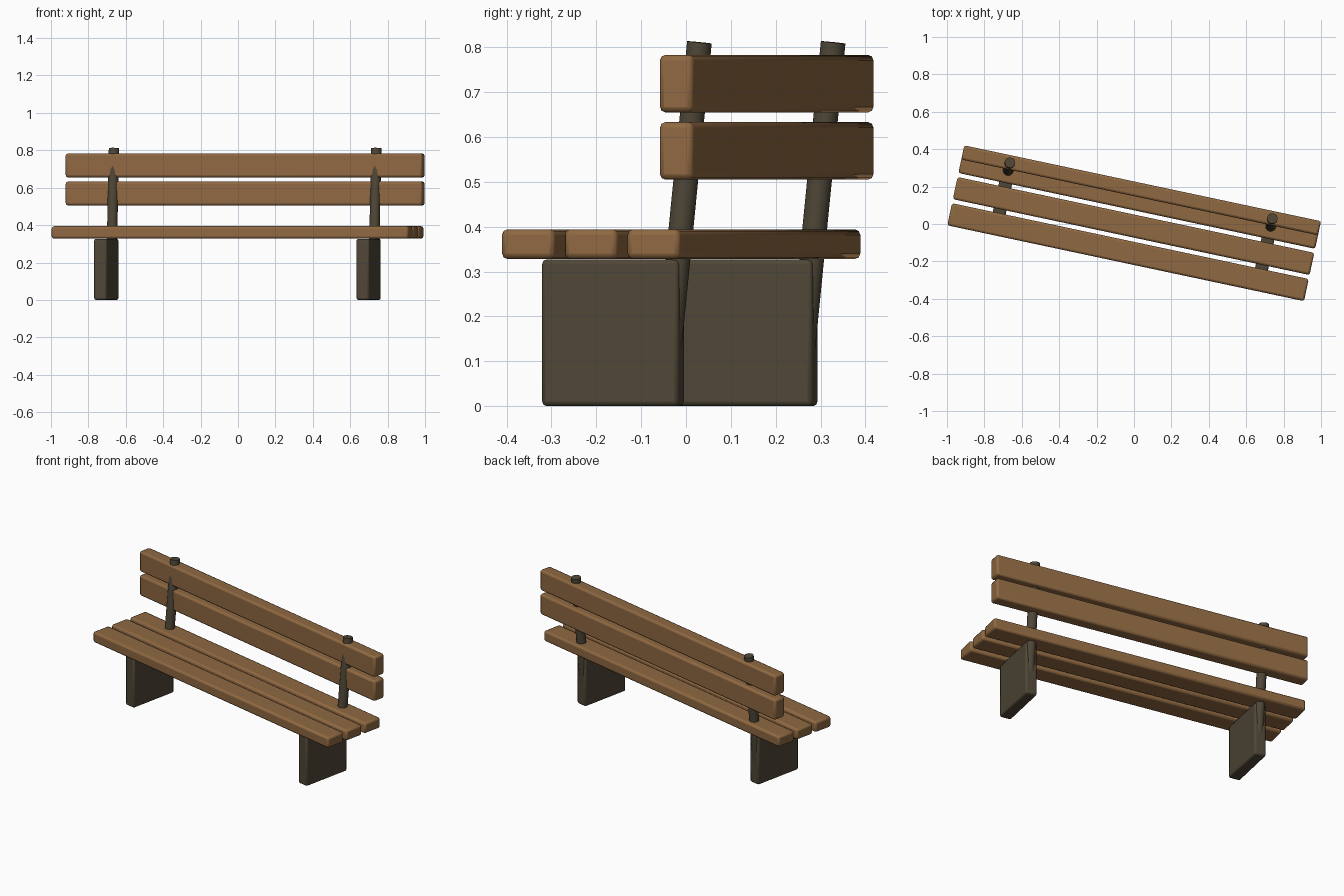
import bpy, math
from mathutils import Matrix, Vector

if "Cube" in bpy.data.objects:
    bpy.data.objects.remove(bpy.data.objects["Cube"])

TURN = Matrix.Rotation(math.radians(-12), 4, 'Z')   # whole bench is turned


def material(name, rgb):
    m = bpy.data.materials.new(name)
    m.diffuse_color = (*rgb, 1)
    m.use_nodes = True
    m.node_tree.nodes["Principled BSDF"].inputs["Base Color"].default_value = m.diffuse_color
    return m


wood = material("warm wood", (0.275, 0.14, 0.054))
dark = material("dark grey brown", (0.078, 0.062, 0.038))


def finish(ob, name, mat):
    ob.name = name
    ob.data.materials.append(mat)
    bpy.ops.object.shade_smooth_by_angle(angle=math.radians(35))


def box(name, centre, size, bevel, mat):
    bpy.ops.mesh.primitive_cube_add(size=1)
    ob = bpy.context.object
    ob.data.transform(Matrix.Diagonal((*size, 1)))
    ob.matrix_world = TURN @ Matrix.Translation(centre)
    b = ob.modifiers.new("rounded edges", 'BEVEL')
    b.width, b.segments = bevel, 2
    finish(ob, name, mat)


def post(name, a, b, radius, mat):
    a, b = Vector(a), Vector(b)
    bpy.ops.mesh.primitive_cylinder_add(vertices=16, radius=radius, depth=(b - a).length)
    ob = bpy.context.object
    rot = (b - a).to_track_quat('Z', 'Y').to_matrix().to_4x4()
    ob.matrix_world = TURN @ Matrix.Translation((a + b) / 2) @ rot
    finish(ob, name, mat)


# seat slats
for i in range(3):
    box(f"seat_slat_{i + 1}", (0, -0.154 + 0.143 * i, 0.361), (1.95, 0.121, 0.066), 0.012, wood)

# backrest slats
for i, z in enumerate((0.569, 0.719)):
    box(f"back_slat_{i + 1}", (0, 0.184, z), (1.95, 0.077, 0.128), 0.012, wood)

# leg blocks and leaning back posts
for side, x in (("left", -0.717), ("right", 0.717)):
    box(f"{side}_leg_block", (x, -0.014, 0.1635), (0.07, 0.312, 0.327), 0.01, dark)
    post(f"{side}_back_post", (x, 0.107, 0.06), (x, 0.183, 0.811), 0.028, dark)
